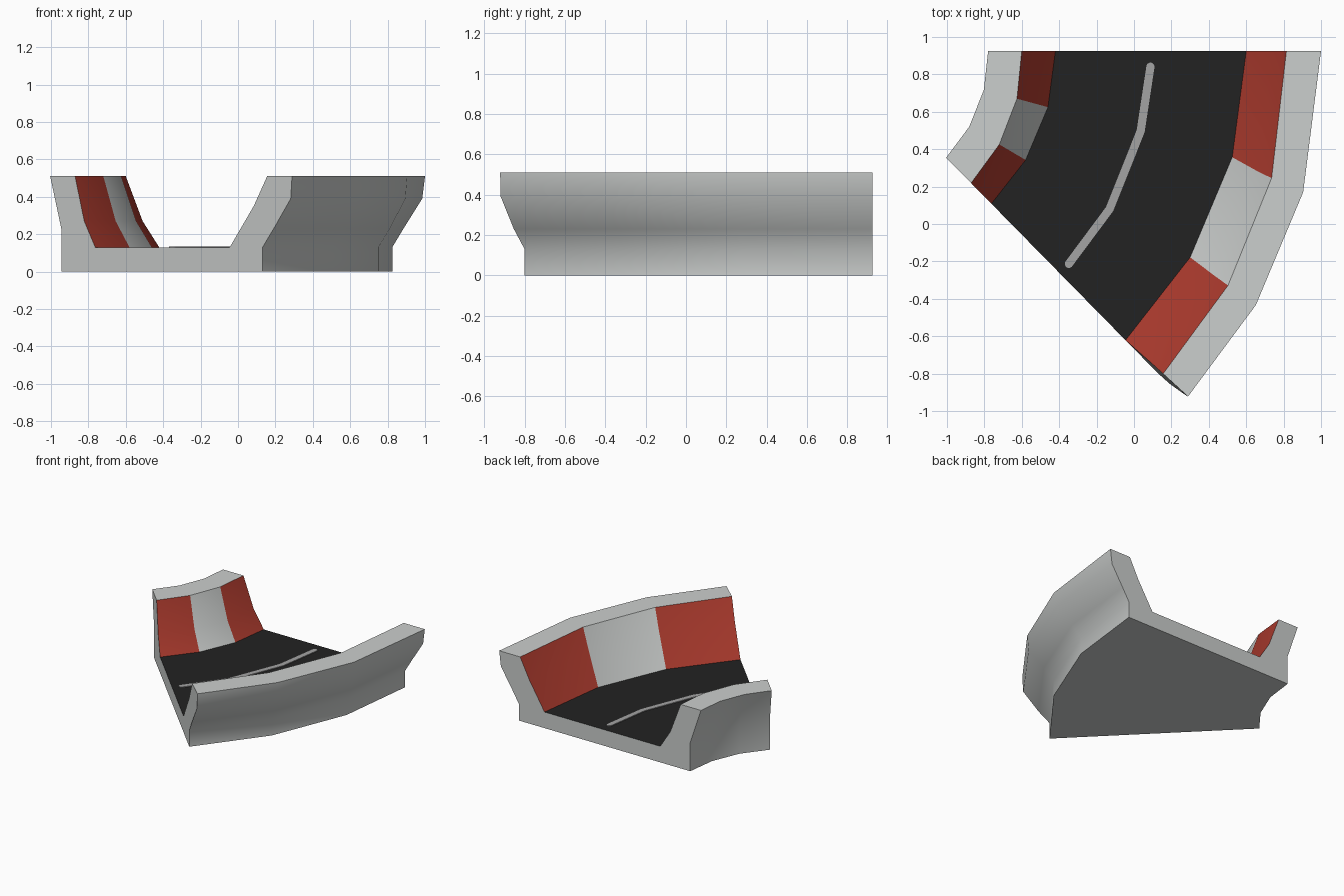
import bpy, bmesh, math
from math import radians, cos, sin, pi

if "Cube" in bpy.data.objects:
    bpy.data.objects.remove(bpy.data.objects["Cube"])

CX, CY = -1.565, 0.925          # centre of the bend
ROAD_Z, TOP_Z = 0.128, 0.51


def material(name, rgb):
    m = bpy.data.materials.new(name)
    m.diffuse_color = (*rgb, 1)
    m.use_nodes = True
    m.node_tree.nodes["Principled BSDF"].inputs["Base Color"].default_value = m.diffuse_color
    return m


body = material("light grey", (0.60, 0.62, 0.61))
asphalt = material("asphalt black", (0.016, 0.016, 0.016))
red = material("kerb red", (0.43, 0.045, 0.028))
paint = material("line grey", (0.37, 0.37, 0.37))


def polar(r, deg, z):
    a = radians(deg)
    return (CX + r * cos(a), CY - r * sin(a), z)


def finish(name, bm, mats, angle):
    bmesh.ops.recalc_face_normals(bm, faces=bm.faces[:])
    me = bpy.data.meshes.new(name)
    bm.to_mesh(me)
    bm.free()
    for m in mats:
        me.materials.append(m)
    ob = bpy.data.objects.new(name, me)
    bpy.context.collection.objects.link(ob)
    bpy.context.view_layer.objects.active = ob
    ob.select_set(True)
    bpy.ops.object.shade_smooth_by_angle(angle=radians(angle))
    ob.select_set(False)
    return ob


# Cross-section: radius at start, radius at end, height, flare of the sweep angle
PROFILE = [
    (2.39, 2.42, 0.0, 0.0), (2.39, 2.42, 0.13, 0.0),
    (2.45, 2.50, 0.23, 0.2), (2.55, 2.61, 0.39, 0.9),
    (2.565, 2.617, TOP_Z, 1.0),
    (2.38, 2.437, TOP_Z, 0.7), (2.30, 2.34, 0.35, 0.5),
    (2.165, 2.168, ROAD_Z, 0.0),
    (1.145, 1.145, ROAD_Z, 0.0), (1.055, 1.06, 0.27, 0.0),
    (0.965, 0.99, TOP_Z, 0.0),
    (0.785, 0.80, TOP_Z, 0.0), (0.88, 0.885, 0.23, 0.0),
    (0.88, 0.885, 0.0, 0.0),
]
FLAT = (0, 15.2, 30.6, 45.5)
FLARED = (0, 17.0, 31.5, 44.9)
WALL_FACES = (5, 6, 8, 9)       # profile edges on the track side of the walls
ROAD_FACE = 7

# Track: profile swept through three segments
bm = bmesh.new()
rings = []
for i in range(4):
    rings.append([bm.verts.new(polar(r0 + (r1 - r0) * i / 3,
                                     FLAT[i] + (FLARED[i] - FLAT[i]) * k, z))
                  for r0, r1, z, k in PROFILE])
n = len(PROFILE)
for i in range(3):
    for j in range(n):
        f = bm.faces.new((rings[i][j], rings[i][(j + 1) % n],
                          rings[i + 1][(j + 1) % n], rings[i + 1][j]))
        if j == ROAD_FACE:
            f.material_index = 1
        elif j in WALL_FACES and i != 1:
            f.material_index = 2
bm.faces.new(rings[0])
bm.faces.new(rings[-1])
finish("curved_track", bm, [body, asphalt, red], 45)

# Painted centre line with rounded ends
LINE = ((1.655, 2.9), (1.657, 15), (1.665, 30.5), (1.666, 43.1))
HALF, LINE_Z = 0.022, ROAD_Z + 0.006


def cap(r, deg, side):
    x, y, _ = polar(r, deg, 0)
    t0 = -radians(deg)
    return [(x + HALF * cos(t0 + side * t), y + HALF * sin(t0 + side * t), LINE_Z)
            for t in (pi * s / 6 for s in range(7))]


bm = bmesh.new()
outline = cap(*LINE[0], 1)
outline += [polar(r - HALF, a, LINE_Z) for r, a in LINE[1:-1]]
outline += list(reversed(cap(*LINE[-1], -1)))
outline += [polar(r + HALF, a, LINE_Z) for r, a in reversed(LINE[1:-1])]
face = bm.faces.new([bm.verts.new(p) for p in outline])
ext = bmesh.ops.extrude_face_region(bm, geom=[face])
low = [v for v in ext["geom"] if isinstance(v, bmesh.types.BMVert)]
bmesh.ops.translate(bm, verts=low, vec=(0, 0, -0.007))
if not face.is_valid or len([f for f in bm.faces]) < len(outline) + 2:
    bm.faces.new([v for v in bm.verts if v not in low][:len(outline)])
finish("centre_line", bm, [paint], 30)
